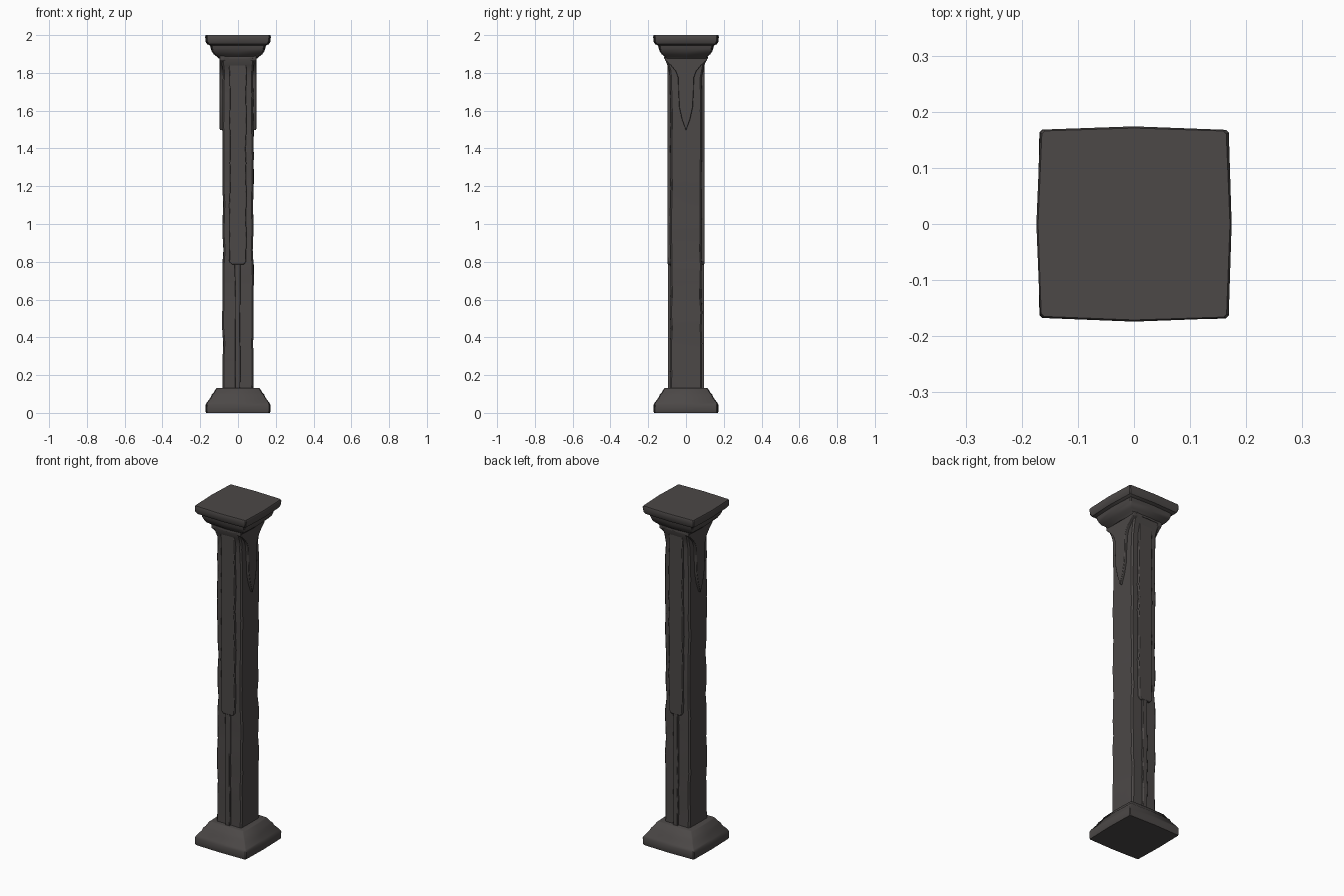
import bpy, bmesh, math, random
from mathutils import Matrix

if "Cube" in bpy.data.objects:
    bpy.data.objects.remove(bpy.data.objects["Cube"])

random.seed(4)
stone = bpy.data.materials.new("dark stone")
stone.diffuse_color = (0.072, 0.065, 0.063, 1)
stone.use_nodes = True
stone.node_tree.nodes["Principled BSDF"].inputs["Base Color"].default_value = stone.diffuse_color


def jit(a):
    return random.uniform(-a, a)


def finish(name, bm, bevel=0.0):
    bmesh.ops.recalc_face_normals(bm, faces=bm.faces)
    me = bpy.data.meshes.new(name)
    bm.to_mesh(me)
    bm.free()
    me.materials.append(stone)
    ob = bpy.data.objects.new(name, me)
    bpy.context.collection.objects.link(ob)
    if bevel:
        mod = ob.modifiers.new("worn edges", 'BEVEL')
        mod.width, mod.segments, mod.limit_method = bevel, 2, 'ANGLE'
    bpy.ops.object.select_all(action='DESELECT')
    ob.select_set(True)
    bpy.context.view_layer.objects.active = ob
    bpy.ops.object.shade_smooth_by_angle(angle=math.radians(35))
    return ob


def square_loft(name, rings, chamfer, bulge, noise):
    """Stack of chamfered squares; rings are (half x, half y, z)."""
    bm = bmesh.new()
    loops = []
    for hx, hy, z in rings:
        c, pts = chamfer, []
        for sx, sy in ((1, -1), (1, 1), (-1, 1), (-1, -1)):
            jx, jy = jit(noise), jit(noise)
            a = (sx * hx + jx, sy * (hy - c) + jy)
            b = (sx * (hx - c) + jx, sy * hy + jy)
            pts += [a, b] if sx * sy < 0 else [b, a]
            # bulged middle of the side leaving this corner
        ring = []
        order = sorted(pts, key=lambda p: math.atan2(p[1], p[0]))
        mids = [(hx + bulge, 0), (0, hy + bulge), (-hx - bulge, 0), (0, -hy - bulge)]
        order = sorted(order + mids, key=lambda p: math.atan2(p[1], p[0]) % 6.2831)
        for x, y in order:
            ring.append(bm.verts.new((x, y, z)))
        loops.append(ring)
    n = len(loops[0])
    for a, b in zip(loops, loops[1:]):
        for i in range(n):
            bm.faces.new((a[i], a[(i + 1) % n], b[(i + 1) % n], b[i]))
    bm.faces.new(loops[0])
    bm.faces.new(loops[-1])
    return finish(name, bm)


def relief(name, outline, depth0, depth1, angle, bevel):
    """Raised slab on the front (-y) face, turned about z to its side."""
    bm = bmesh.new()
    back = [bm.verts.new((u, -depth0, z)) for u, z in outline]
    front = [bm.verts.new((u, -depth1, z)) for u, z in outline]
    n = len(outline)
    bm.faces.new(back)
    bm.faces.new(front)
    for i in range(n):
        bm.faces.new((back[i], back[(i + 1) % n], front[(i + 1) % n], front[i]))
    bm.transform(Matrix.Rotation(angle, 4, 'Z'))
    return finish(name, bm, bevel)


def worn_strip(u0, u1, z0, z1, steps, noise):
    zs = [z0 + (z1 - z0) * i / steps for i in range(steps + 1)]
    return [(u0 + jit(noise), z) for z in zs] + [(u1 + jit(noise), z) for z in reversed(zs)]


# stepped base and capital
square_loft("base", [(0.165, 0.165, 0), (0.168, 0.168, 0.008), (0.168, 0.168, 0.042),
                     (0.161, 0.161, 0.055), (0.142, 0.142, 0.08), (0.135, 0.135, 0.097),
                     (0.126, 0.126, 0.106), (0.113, 0.113, 0.128), (0.107, 0.107, 0.132)],
            0.005, 0.004, 0.001)
square_loft("capital", [(0.095, 0.11, 1.875), (0.107, 0.109, 1.887), (0.122, 0.122, 1.898),
                        (0.132, 0.132, 1.912), (0.139, 0.139, 1.93), (0.142, 0.142, 1.945),
                        (0.158, 0.158, 1.952), (0.166, 0.166, 1.966), (0.168, 0.168, 1.992),
                        (0.165, 0.165, 2.0)], 0.005, 0.006, 0.001)

# worn shaft, flaring front and back under the capital
rings = [(0.08 + jit(0.003), 0.083 + jit(0.002), 0.12 + 1.65 * i / 20) for i in range(21)]
rings += [(0.08, 0.088, 1.81), (0.082, 0.097, 1.84), (0.085, 0.112, 1.875), (0.085, 0.112, 1.89)]
square_loft("shaft", rings, 0.008, 0.0, 0.002)

# front and back: broad panel above a narrow rib
for label, angle in (("front", 0), ("back", math.pi)):
    panel = [(-0.03, 0.785)] + worn_strip(-0.045, 0.043, 0.80, 1.845, 14, 0.003)[:] + [(0.03, 0.785)]
    relief(label + "_panel", panel, 0.07, 0.097, angle, 0.004)
    relief(label + "_rib", worn_strip(-0.017, 0.012, 0.12, 0.80, 10, 0.002),
           0.07, 0.096, angle, 0.003)

# left and right: pointed pendant flaring to the capital
half = [(0.022, 1.555), (0.036, 1.62), (0.04, 1.70), (0.042, 1.775),
        (0.055, 1.81), (0.08, 1.84), (0.112, 1.868), (0.112, 1.89)]
pendant = [(0, 1.495)] + half + [(-u, z) for u, z in reversed(half)]
for label, angle in (("right", math.pi / 2), ("left", -math.pi / 2)):
    relief(label + "_pendant", pendant, 0.068, 0.097, angle, 0.003)
